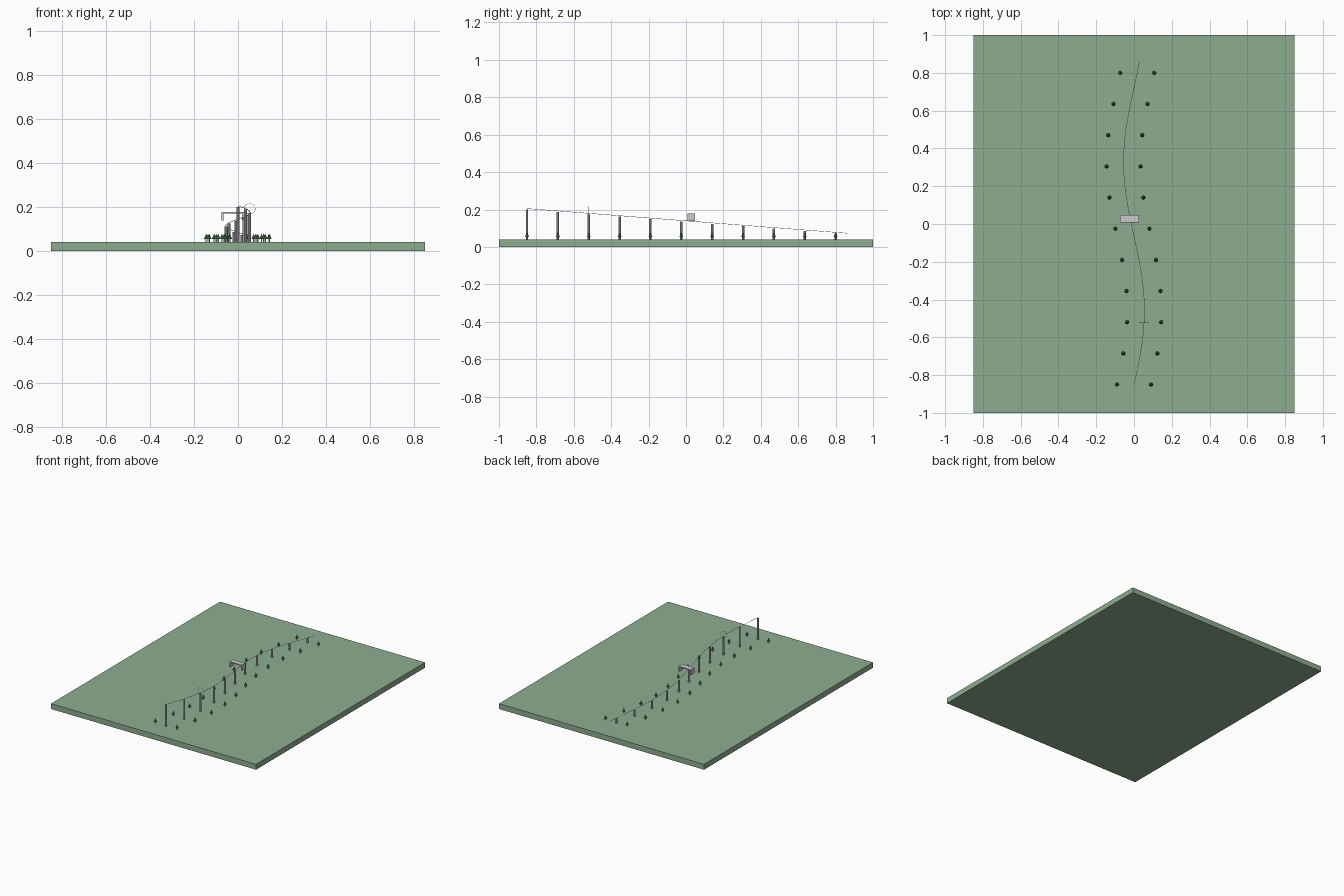
import bpy, math

if "Cube" in bpy.data.objects:
    bpy.data.objects.remove(bpy.data.objects["Cube"])

def material(name, c):
    m = bpy.data.materials.new(name)
    m.diffuse_color = (*c, 1)
    m.use_nodes = True
    m.node_tree.nodes["Principled BSDF"].inputs["Base Color"].default_value = m.diffuse_color
    return m

GRASS = material("grass", (0.27, 0.42, 0.28))
LEAF = material("leaf", (0.08, 0.25, 0.10))
GROUND = 0.04

def track(y):
    """Point on the winding, descending track."""
    return 0.055 * math.sin(4 * (y + 0.85)), y, 0.205 - 0.077 * (y + 0.85)

def finish(name, mat=None):
    o = bpy.context.object
    o.name = name
    if mat:
        o.data.materials.append(mat)
    return o

def box(name, lo, hi, mat=None):
    bpy.ops.mesh.primitive_cube_add(size=1, location=[(a + b) / 2 for a, b in zip(lo, hi)])
    o = finish(name, mat)
    o.scale = [b - a for a, b in zip(lo, hi)]
    return o

def wire(name, pts, radius, cyclic=False):
    cu = bpy.data.curves.new(name, 'CURVE')
    cu.dimensions = '3D'
    cu.bevel_depth = radius
    cu.bevel_resolution = 1
    s = cu.splines.new('POLY')
    s.points.add(len(pts) - 1)
    for p, co in zip(s.points, pts):
        p.co = (*co, 1)
    s.use_cyclic_u = cyclic
    o = bpy.data.objects.new(name, cu)
    bpy.context.collection.objects.link(o)
    return o

# ground slab
box("ground", (-0.85, -1, 0), (0.85, 1, GROUND), GRASS)

# track rail
wire("track_rail", [track(-0.85 + 1.71 * i / 80) for i in range(81)], 0.0012)

# support posts (open tubes) and flanking trees
for i in range(11):
    y = -0.85 + 0.165 * i
    x, _, z = track(y)
    bpy.ops.mesh.primitive_cylinder_add(vertices=8, radius=0.0065, depth=z - 0.005 - GROUND,
                                        end_fill_type='NOTHING',
                                        location=(x, y, (z - 0.005 + GROUND) / 2))
    finish("support_post")
    for s in (-1, 1):
        tx = x + s * 0.09
        bpy.ops.mesh.primitive_cylinder_add(vertices=6, radius=0.003, depth=0.016,
                                            location=(tx, y, GROUND + 0.008))
        finish("tree_trunk")
        bpy.ops.mesh.primitive_cone_add(vertices=8, radius1=0.0105, depth=0.025,
                                        location=(tx, y, GROUND + 0.026))
        finish("tree_crown", LEAF)

# tunnel gate over the track
box("gate_roof", (-0.075, 0.008, 0.17), (0.027, 0.048, 0.178))
box("gate_wall_left", (-0.075, 0.008, 0.138), (-0.067, 0.048, 0.17))
box("gate_wall_right", (0.019, 0.008, 0.138), (0.027, 0.048, 0.17))

# thin hoop around the upper track
cx, cy, cz = track(-0.52)
wire("track_hoop", [(cx + 0.025 * math.cos(a), cy, cz + 0.012 + 0.025 * math.sin(a))
                    for a in [2 * math.pi * i / 24 for i in range(24)]], 0.0008, True)
